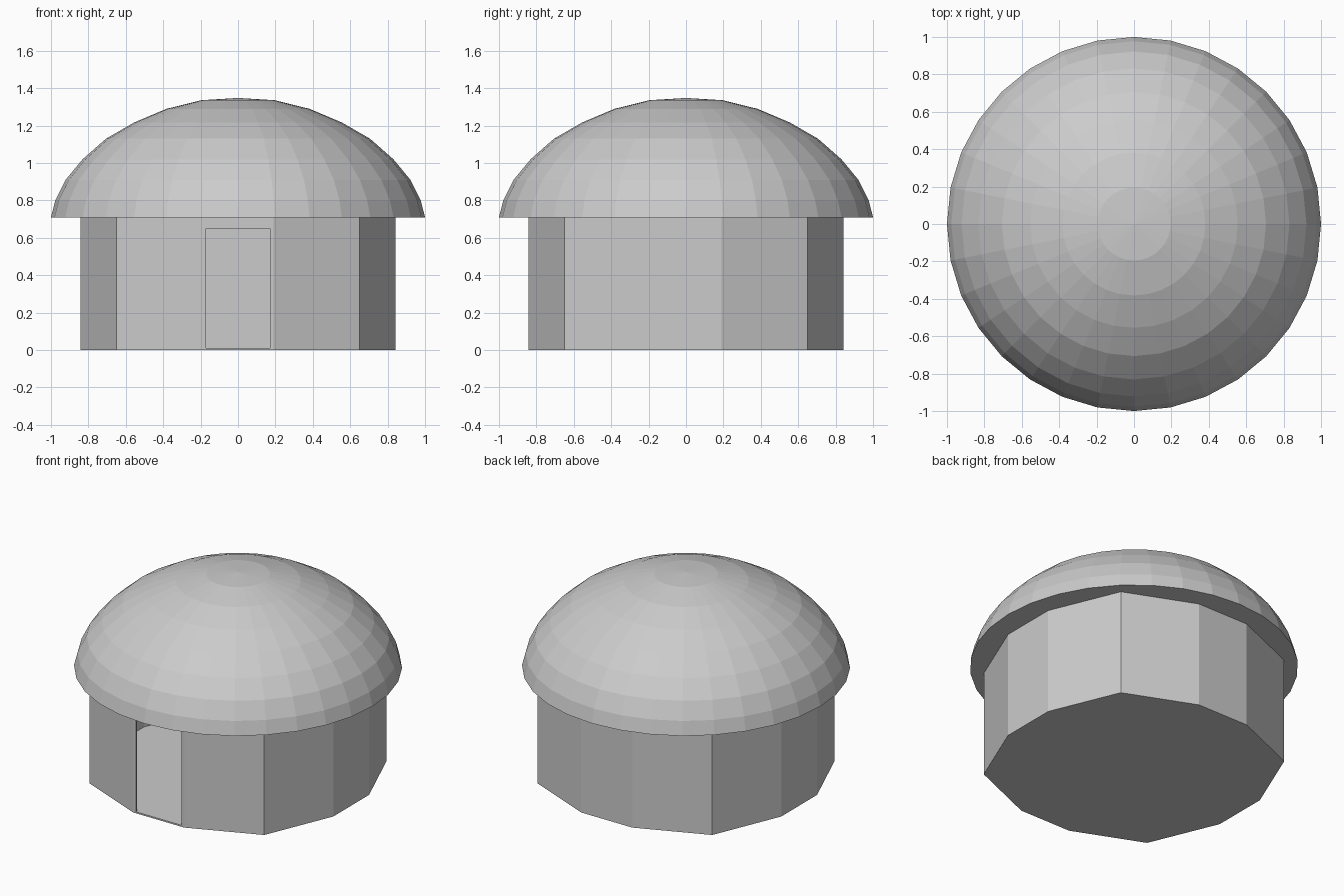
import bpy, bmesh, math

if "Cube" in bpy.data.objects:
    bpy.data.objects.remove(bpy.data.objects["Cube"])


def mesh_object(name, bm):
    bmesh.ops.recalc_face_normals(bm, faces=bm.faces)
    mesh = bpy.data.meshes.new(name)
    bm.to_mesh(mesh)
    bm.free()
    obj = bpy.data.objects.new(name, mesh)
    bpy.context.collection.objects.link(obj)
    return obj


def prism(name, outline, z0, z1):
    bm = bmesh.new()
    base = bm.faces.new([bm.verts.new((x, y, z0)) for x, y in outline])
    top = bmesh.ops.extrude_face_region(bm, geom=[base], use_keep_orig=True)
    verts = [g for g in top["geom"] if isinstance(g, bmesh.types.BMVert)]
    bmesh.ops.translate(bm, verts=verts, vec=(0, 0, z1 - z0))
    return mesh_object(name, bm)


def wall_outline(scale=1.0):
    # one quarter of the twelve-sided plan, turned four times
    quarter = [(0.842, -0.19), (0.842, 0.19), (0.65, 0.65)]
    pts = []
    for x, y in quarter * 1:
        pts.append((x * scale, y * scale))
    for _ in range(3):
        pts += [(-y, x) for x, y in pts[-3:]]
    return pts


def cut(obj, cutter):
    mod = obj.modifiers.new("cut_" + cutter.name, "BOOLEAN")
    mod.operation = "DIFFERENCE"
    mod.solver = "EXACT"
    mod.object = cutter
    cutter.hide_render = True
    cutter.hide_set(True)


# Hollow walls with a thin floor and a doorway in the front
walls = prism("walls", wall_outline(), 0, 0.71)
room = prism("room_cutter", wall_outline(0.988), 0.01, 0.8)
door = prism("doorway_cutter",
             [(-0.17, -1), (0.17, -1), (0.17, -0.7), (-0.17, -0.7)], 0.01, 0.65)
cut(walls, room)
cut(walls, door)

# Faceted dome roof, closed underneath
profile = [(1, 0.71), (0.977, 0.80), (0.922, 0.91), (0.831, 1.02),
           (0.706, 1.13), (0.555, 1.217), (0.382, 1.29), (0.195, 1.336)]
SIDES = 32
bm = bmesh.new()
rings = []
for r, z in profile:
    rings.append([bm.verts.new((r * math.cos(2 * math.pi * i / SIDES),
                                r * math.sin(2 * math.pi * i / SIDES), z))
                  for i in range(SIDES)])
apex = bm.verts.new((0, 0, 1.348))
for low, high in zip(rings, rings[1:]):
    for i in range(SIDES):
        j = (i + 1) % SIDES
        bm.faces.new((low[i], low[j], high[j], high[i]))
for i in range(SIDES):
    bm.faces.new((rings[-1][i], rings[-1][(i + 1) % SIDES], apex))
bm.faces.new(rings[0])
mesh_object("dome_roof", bm)
